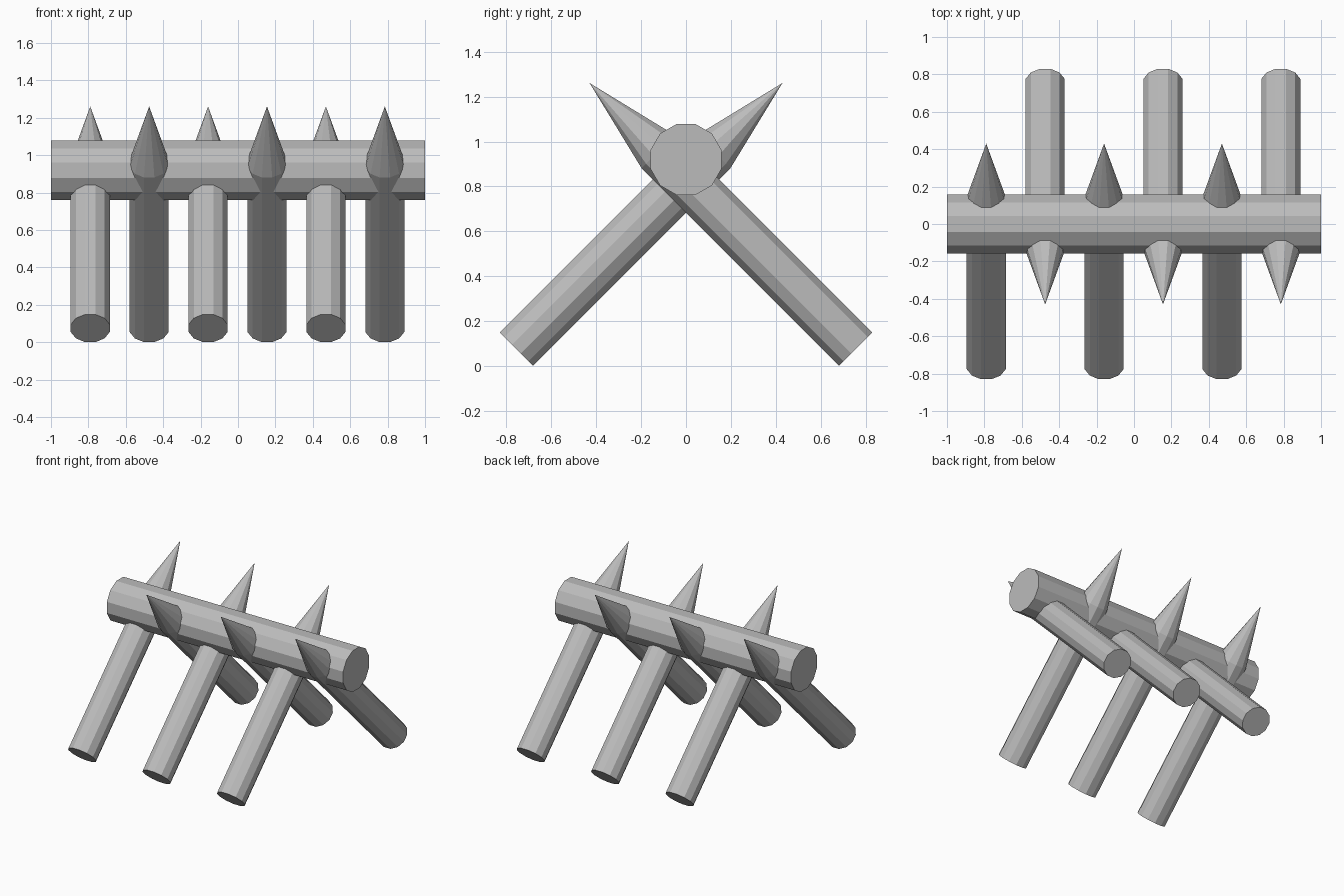
import bpy
import bmesh
import math
from mathutils import Matrix, Vector

if "Cube" in bpy.data.objects:
    bpy.data.objects.remove(bpy.data.objects["Cube"], do_unlink=True)

SIDES = 12
FLAT = math.cos(math.pi / SIDES)  # ratio of flat radius to corner radius

grey = bpy.data.materials.new("plain grey")
grey.use_nodes = True
colour = (0.5, 0.5, 0.5, 1)
grey.diffuse_color = colour
grey.node_tree.nodes["Principled BSDF"].inputs["Base Color"].default_value = colour


def lathe(name, flat_radius, length, tip, matrix):
    """Twelve-sided rod along z, flat base at 0, with an optional pointed tip."""
    bm = bmesh.new()

    def ring(z):
        step = 2 * math.pi / SIDES
        r = flat_radius / FLAT
        return [bm.verts.new((r * math.cos((i + 0.5) * step),
                              r * math.sin((i + 0.5) * step), z)) for i in range(SIDES)]

    low, high = ring(0), ring(length)
    bm.faces.new(low[::-1])
    apex = bm.verts.new((0, 0, length + tip)) if tip else None
    if not tip:
        bm.faces.new(high)
    for i in range(SIDES):
        j = (i + 1) % SIDES
        bm.faces.new((low[i], low[j], high[j], high[i]))
        if tip:
            bm.faces.new((high[i], high[j], apex))
    bm.transform(matrix)
    mesh = bpy.data.meshes.new(name)
    bm.to_mesh(mesh)
    bm.free()
    mesh.materials.append(grey)
    obj = bpy.data.objects.new(name, mesh)
    bpy.context.collection.objects.link(obj)
    return obj


# Horizontal beam
lathe("beam", 0.158, 2.0, 0,
      Matrix.Translation((-1, 0, 0.92)) @ Matrix.Rotation(math.pi / 2, 4, "Y"))

# Crossed stakes, alternately leaning back and forward
for n in range(6):
    side = 1 if n % 2 == 0 else -1
    foot = Vector((-0.79 + 0.315 * n, -0.756 * side, 0.075))
    lean = Matrix.Rotation(-side * math.pi / 4, 4, "X")
    lathe(f"stake_{n + 1}", 0.1045, 1.245, 0.432, Matrix.Translation(foot) @ lean)
